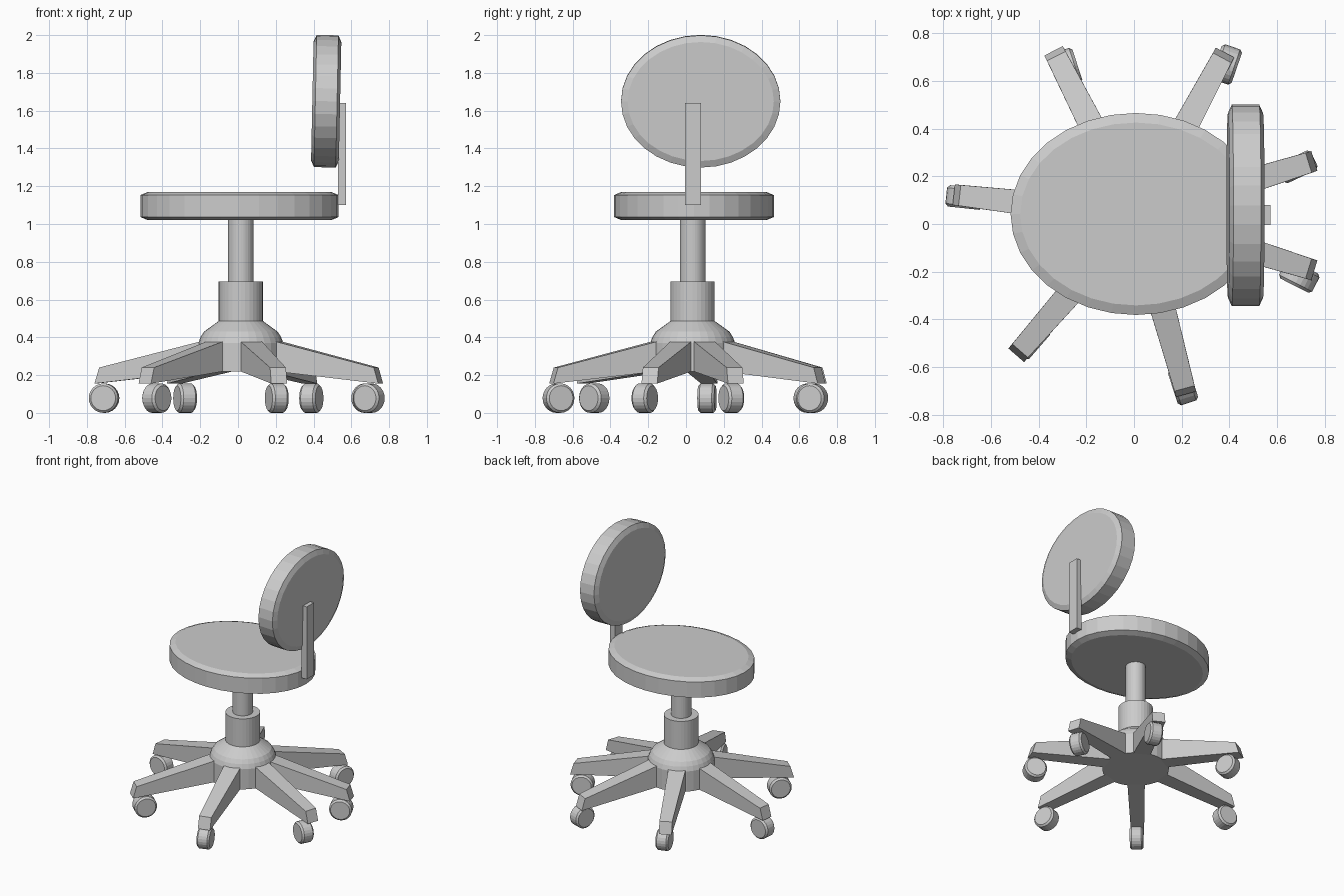
import bpy, bmesh
from math import sin, cos, pi, radians
from mathutils import Matrix, Vector

if "Cube" in bpy.data.objects:
    bpy.data.objects.remove(bpy.data.objects["Cube"])

CX, CY = 0.015, 0.035  # column axis


def finish(name, bm, matrix):
    bmesh.ops.recalc_face_normals(bm, faces=bm.faces)
    me = bpy.data.meshes.new(name)
    bm.to_mesh(me)
    bm.free()
    ob = bpy.data.objects.new(name, me)
    ob.matrix_world = matrix
    bpy.context.collection.objects.link(ob)
    return ob


def loft(name, rings, matrix):
    """Join equal-length closed rings of points and cap both ends."""
    bm = bmesh.new()
    rows = [[bm.verts.new(p) for p in ring] for ring in rings]
    n = len(rows[0])
    for a, b in zip(rows, rows[1:]):
        for i in range(n):
            j = (i + 1) % n
            bm.faces.new((a[i], a[j], b[j], b[i]))
    bm.faces.new(rows[0])
    bm.faces.new(rows[-1])
    return finish(name, bm, matrix)


def lathe(name, profile, matrix, n=32):
    """Profile of (x radius, y radius, z)."""
    rings = [[(rx * cos(2 * pi * i / n), ry * sin(2 * pi * i / n), z)
              for i in range(n)] for rx, ry, z in profile]
    return loft(name, rings, matrix)


def cushion(name, rx, ry, t, inset, drop, matrix):
    h = t / 2
    lathe(name, [(rx - inset, ry - inset, -h), (rx, ry, -h + drop),
                 (rx, ry, h - drop), (rx - inset, ry - inset, h)], matrix)


# Seat and tilted backrest
cushion("seat", 0.525, 0.423, 0.15, 0.04, 0.017,
        Matrix.Translation((0.008, 0.042, 1.095)))
cushion("backrest", 0.35, 0.422, 0.147, 0.035, 0.016,
        Matrix.Translation((0.467, 0.078, 1.65)) @ Matrix.Rotation(radians(91.2), 4, 'Y'))

# Backrest bracket
bm = bmesh.new()
bmesh.ops.create_cube(bm, size=1)
finish("backrest_bracket", bm, Matrix.Translation((0.55, 0.037, 1.37))
       @ Matrix.Diagonal((0.042, 0.084, 0.54, 1)))

# Gas column, sleeve and domed hub
axis = Matrix.Translation((CX, CY, 0))
lathe("column", [(r, r, z) for r, z in ((0.068, 0.6), (0.068, 1.03))], axis)
lathe("column_sleeve", [(r, r, z) for r, z in ((0.117, 0.45), (0.117, 0.695))], axis)
lathe("hub", [(r, r, z) for r, z in
              ((0.225, 0.22), (0.225, 0.37), (0.213, 0.402), (0.195, 0.43), (0.112, 0.49))], axis)


def section(r_top, r_bot, z_top, z_bot, w):
    return [(r_bot, -w / 2, z_bot), (r_bot, w / 2, z_bot),
            (r_top, w / 2, z_top), (r_top, -w / 2, z_top)]


# Arms: (arm angle, caster distance, caster bearing, caster heading)
ARMS = [(173.5, 0.728, 174, 174), (117, 0.685, 115.5, 108), (61.8, 0.735, 59.5, 71),
        (17.2, 0.70, 17, 25), (-17.2, 0.723, -20.5, -27), (-74.8, 0.735, -75, -72),
        (-131, 0.685, -130.5, -131)]
for k, (ang, dist, bearing, heading) in enumerate(ARMS, 1):
    loft(f"base_arm_{k}", [section(0.19, 0.19, 0.383, 0.222, 0.118),
                           section(0.75, 0.775, 0.24, 0.155, 0.087)],
         axis @ Matrix.Rotation(radians(ang), 4, 'Z'))
    # Caster wheel with bevelled rims
    b = radians(bearing)
    place = (Matrix.Translation((CX + dist * cos(b), CY + dist * sin(b), 0.078))
             @ Matrix.Rotation(radians(heading), 4, 'Z')
             @ Matrix.Rotation(pi / 2, 4, 'X'))
    lathe(f"caster_{k}", [(r, r, z) for r, z in
                          ((0.066, -0.045), (0.078, -0.033), (0.078, 0.033), (0.066, 0.045))],
          place, 24)
